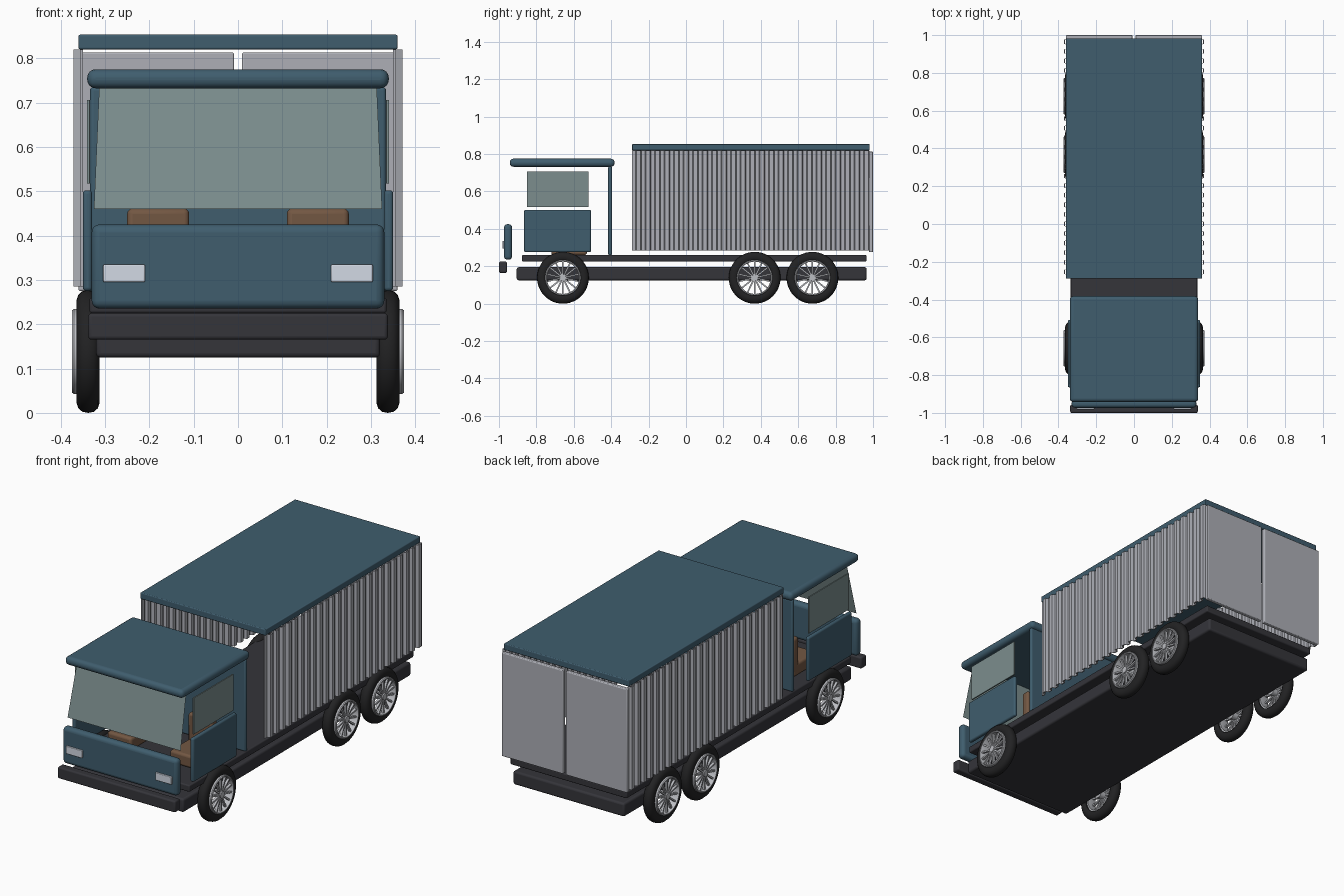
import bpy, bmesh, math
from mathutils import Matrix, Vector

if "Cube" in bpy.data.objects:
    bpy.data.objects.remove(bpy.data.objects["Cube"])


def material(name, rgb):
    m = bpy.data.materials.new(name)
    m.diffuse_color = (*rgb, 1)
    m.use_nodes = True
    m.node_tree.nodes["Principled BSDF"].inputs["Base Color"].default_value = m.diffuse_color
    return m


BLUE = material("blue_paint", (0.05, 0.11, 0.155))
DARK = material("dark_frame", (0.035, 0.035, 0.042))
RUBBER = material("rubber", (0.016, 0.016, 0.017))
GLASS = material("glass", (0.2, 0.27, 0.27))
BROWN = material("seat_leather", (0.17, 0.095, 0.055))
LAMP = material("lamp", (0.65, 0.7, 0.78))
STEEL = material("steel", (0.42, 0.43, 0.47))
ALLOY = material("alloy", (0.5, 0.51, 0.54))


def finish(name, bm, mat, bevel=0, segs=3):
    bmesh.ops.recalc_face_normals(bm, faces=bm.faces)
    me = bpy.data.meshes.new(name)
    bm.to_mesh(me)
    bm.free()
    me.materials.append(mat)
    ob = bpy.data.objects.new(name, me)
    bpy.context.collection.objects.link(ob)
    if bevel:
        b = ob.modifiers.new("bevel", 'BEVEL')
        b.width, b.segments = bevel, segs
    bpy.ops.object.select_all(action='DESELECT')
    ob.select_set(True)
    bpy.context.view_layer.objects.active = ob
    bpy.ops.object.shade_smooth_by_angle(angle=math.radians(35))
    return ob


def box(name, x, y, z, mat, bevel=0.006, segs=3):
    """Rounded box from (min, max) ranges."""
    bm = bmesh.new()
    size = Vector((x[1] - x[0], y[1] - y[0], z[1] - z[0]))
    mid = Vector((sum(x) / 2, sum(y) / 2, sum(z) / 2))
    bmesh.ops.create_cube(bm, size=1, matrix=Matrix.Translation(mid) @ Matrix.Diagonal((*size, 1)))
    return finish(name, bm, mat, bevel, segs)


def pair(name, x, y, z, mat, bevel=0.006):
    """The same box on both sides of the truck."""
    box(name + "_right", x, y, z, mat, bevel)
    box(name + "_left", (-x[1], -x[0]), y, z, mat, bevel)


def lathe(bm, profile, n=48):
    """Closed (x, radius) profile turned about the x axis."""
    rings = [[bm.verts.new((px, r * math.cos(a), r * math.sin(a))) for px, r in profile]
             for a in (2 * math.pi * i / n for i in range(n))]
    k = len(profile)
    for i in range(n):
        a, b = rings[i], rings[(i + 1) % n]
        for j in range(k):
            bm.faces.new((a[j], a[(j + 1) % k], b[(j + 1) % k], b[j]))


# Chassis, deck and bumper
box("chassis", (-0.32, 0.32), (-0.905, 0.965), (0.125, 0.195), DARK, 0.01)
box("deck", (-0.335, 0.335), (-0.877, 0.965), (0.225, 0.26), DARK, 0.006)
box("bumper", (-0.338, 0.338), (-1.0, -0.957), (0.165, 0.225), DARK, 0.008)

# Cab
box("front_panel", (-0.33, 0.33), (-0.973, -0.93), (0.235, 0.425), BLUE, 0.018, 4)
pair("headlight", (0.21, 0.304), (-0.981, -0.965), (0.295, 0.335), LAMP, 0.003)
box("cab_roof", (-0.34, 0.34), (-0.942, -0.382), (0.732, 0.775), BLUE, 0.019, 4)
box("cab_back_wall", (-0.334, 0.334), (-0.416, -0.396), (0.258, 0.735), BLUE, 0.008)
pair("door", (0.329, 0.35), (-0.865, -0.508), (0.275, 0.502), BLUE, 0.008)
pair("side_window", (0.334, 0.341), (-0.85, -0.522), (0.517, 0.706), GLASS, 0.001)

# Sloping windscreen
bm = bmesh.new()
bm.faces.new([bm.verts.new(v) for v in (
    (-0.325, -0.935, 0.46), (0.325, -0.935, 0.46), (0.313, -0.872, 0.735), (-0.313, -0.872, 0.735))])
finish("windscreen", bm, GLASS)

# Seats
pair("seat_cushion", (0.11, 0.25), (-0.72, -0.53), (0.26, 0.325), BROWN, 0.012)
pair("seat_back", (0.11, 0.25), (-0.57, -0.525), (0.28, 0.461), BROWN, 0.012)

# Cargo box: roof, corrugated sides, rear doors
box("cargo_roof", (-0.36, 0.36), (-0.289, 0.982), (0.82, 0.853), BLUE, 0.004)
pair("rear_door", (0.009, 0.36), (0.978, 1.0), (0.275, 0.813), STEEL, 0.004)

RIBS, Y0, Y1 = 25, -0.289, 0.98
step = (Y1 - Y0) / RIBS
wave = ((0.0, 0.356), (0.4, 0.356), (0.5, 0.371), (0.9, 0.371))
for side, s in (("right", 1), ("left", -1)):
    bm = bmesh.new()
    line = [(Y0 + (i + t) * step, x) for i in range(RIBS) for t, x in wave] + [(Y1, 0.356)]
    cols = [[bm.verts.new((s * (x - d), y, z)) for d, z in
             ((0, 0.285), (0, 0.82), (0.006, 0.82), (0.006, 0.285))] for y, x in line]
    for a, b in zip(cols, cols[1:]):
        for j in range(4):
            bm.faces.new((a[j], a[(j + 1) % 4], b[(j + 1) % 4], b[j]))
    bm.faces.new(cols[0])
    bm.faces.new(cols[-1])
    finish("corrugated_side_" + side, bm, STEEL)

# Wheels: rubber tyre, alloy rim with spokes and hub
tyre = ((0.318, 0.094), (0.312, 0.104), (0.312, 0.116), (0.316, 0.128), (0.325, 0.136), (0.338, 0.1385),
        (0.351, 0.136), (0.36, 0.128), (0.364, 0.116), (0.364, 0.104), (0.36, 0.094))
rim = ((0.325, 0.086), (0.325, 0.096), (0.37, 0.096), (0.374, 0.093), (0.374, 0.088), (0.37, 0.086))
SPOKES = 14
for axle, y in (("front", -0.658), ("middle", 0.367), ("rear", 0.676)):
    for side, s in (("right", 1), ("left", -1)):
        place = Matrix.Translation((0, y, 0.1385)) @ Matrix.Diagonal((s, 1, 1, 1))
        bm = bmesh.new()
        lathe(bm, tyre)
        bm.transform(place)
        finish(f"tyre_{axle}_{side}", bm, RUBBER)
        bm = bmesh.new()
        lathe(bm, rim)
        bmesh.ops.create_cone(bm, cap_ends=True, segments=24, radius1=0.02, radius2=0.017, depth=0.05,
                              matrix=Matrix.Translation((0.347, 0, 0)) @ Matrix.Rotation(math.pi / 2, 4, 'Y'))
        for i in range(SPOKES):
            bmesh.ops.create_cube(bm, size=1, matrix=Matrix.Rotation(2 * math.pi * i / SPOKES, 4, 'X')
                                  @ Matrix.Translation((0.36, 0, 0.052)) @ Matrix.Diagonal((0.012, 0.008, 0.076, 1)))
        bm.transform(place)
        finish(f"rim_{axle}_{side}", bm, ALLOY)
